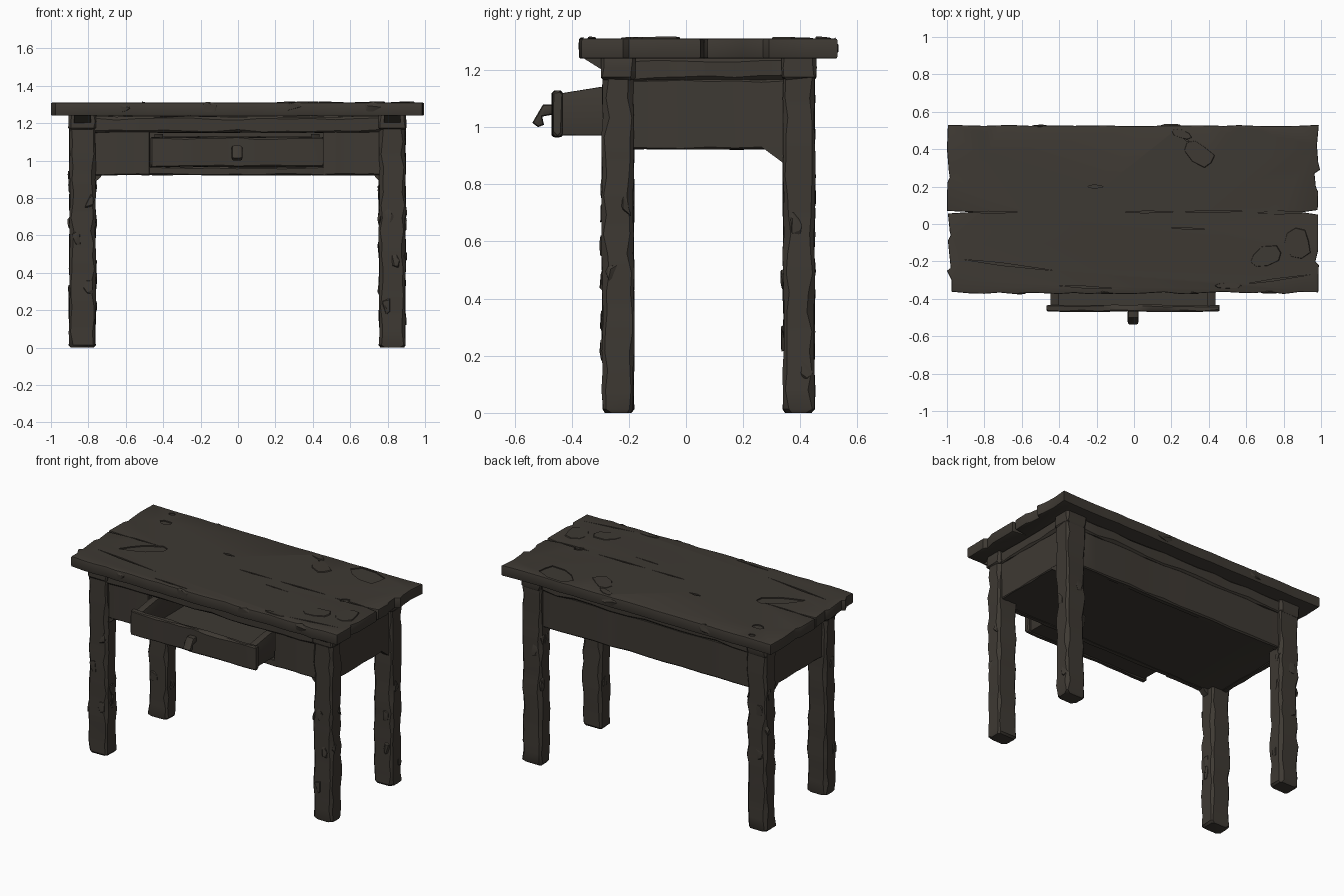
import bpy, bmesh, math, random
from mathutils import Vector, Matrix

if "Cube" in bpy.data.objects:
    bpy.data.objects.remove(bpy.data.objects["Cube"])

random.seed(7)
U = random.uniform
wood = bpy.data.materials.new("dark worn wood")
wood.diffuse_color = (0.048, 0.041, 0.033, 1)
wood.use_nodes = True
wood.node_tree.nodes["Principled BSDF"].inputs["Base Color"].default_value = wood.diffuse_color


def finish(name, bm, angle=35):
    bmesh.ops.recalc_face_normals(bm, faces=bm.faces)
    me = bpy.data.meshes.new(name)
    bm.to_mesh(me)
    bm.free()
    me.materials.append(wood)
    me.shade_smooth()
    me.set_sharp_from_angle(angle=math.radians(angle))
    ob = bpy.data.objects.new(name, me)
    bpy.context.collection.objects.link(ob)
    return ob


def beam(name, lo, hi, axis, n=8, wear=0.012, wob=0.003):
    """Worn board: lofted square section with unevenly chipped corners."""
    bm = bmesh.new()
    a, b = (axis + 1) % 3, (axis + 2) % 3
    ca, cb = (lo[a] + hi[a]) / 2, (lo[b] + hi[b]) / 2
    ha, hb = (hi[a] - lo[a]) / 2, (hi[b] - lo[b]) / 2
    L = hi[axis] - lo[axis]
    end = min(wear * 0.8, L / 5)
    ts = [0] + [end + (L - 2 * end) * i / n for i in range(n + 1)] + [L]
    rings = []
    for k, t in enumerate(ts):
        tip = wear * 0.6 if k in (0, len(ts) - 1) else 0
        ring = []
        for sa, sb, flip in ((1, 1, 0), (-1, 1, 1), (-1, -1, 0), (1, -1, 1)):
            c = wear * U(0.4, 1.5)
            pa = ha - tip + U(-wob, wob)
            pb = hb - tip + U(-wob, wob)
            pair = [(sa * pa, sb * (pb - c)), (sa * (pa - c), sb * pb)]
            for p, q in (pair[::-1] if flip else pair):
                co = [0, 0, 0]
                co[axis], co[a], co[b] = lo[axis] + t, ca + p, cb + q
                ring.append(bm.verts.new(co))
        rings.append(ring)
    for r, s in zip(rings, rings[1:]):
        for i in range(8):
            j = (i + 1) % 8
            bm.faces.new((r[i], r[j], s[j], s[i]))
    bm.faces.new(rings[0])
    bm.faces.new(rings[-1])
    return finish(name, bm)


def prism(name, pts, axis, lo, hi, bevel=0.0, shrink=1.0):
    """Extrude a 2D outline along an axis, optionally tapered and bevelled."""
    bm = bmesh.new()
    a, b = (axis + 1) % 3, (axis + 2) % 3
    cx = sum(p[0] for p in pts) / len(pts)
    cy = sum(p[1] for p in pts) / len(pts)
    rows = []
    for h, s in ((lo, 1.0), (hi, shrink)):
        row = []
        for p, q in pts:
            co = [0, 0, 0]
            co[axis], co[a], co[b] = h, cx + (p - cx) * s, cy + (q - cy) * s
            row.append(bm.verts.new(co))
        rows.append(row)
    n = len(pts)
    for i in range(n):
        j = (i + 1) % n
        bm.faces.new((rows[0][i], rows[0][j], rows[1][j], rows[1][i]))
    caps = [bm.faces.new(rows[0]), bm.faces.new(rows[1])]
    bmesh.ops.recalc_face_normals(bm, faces=bm.faces)
    if bevel:
        edges = list({e for f in caps for e in f.edges})
        bmesh.ops.bevel(bm, geom=edges, offset=bevel, segments=2, profile=0.5,
                        affect='EDGES', clamp_overlap=True)
    return finish(name, bm)


def splinter(name, lo, hi):
    """Small angular lump of torn wood."""
    bm = bmesh.new()
    c = [(l + h) / 2 for l, h in zip(lo, hi)]
    r = [(h - l) / 2 for l, h in zip(lo, hi)]
    for _ in range(14):
        d = Vector((U(-1, 1), U(-1, 1), U(-1, 1))).normalized()
        bm.verts.new([c[i] + r[i] * d[i] for i in range(3)])
    res = bmesh.ops.convex_hull(bm, input=bm.verts)
    bmesh.ops.delete(bm, geom=[v for v in bm.verts if not v.link_faces], context='VERTS')
    return finish(name, bm, 20)


def blob(x, y, rx, ry, rot, n=8):
    pts = []
    for i in range(n):
        t = 2 * math.pi * i / n
        k = U(0.7, 1.1)
        p, q = rx * k * math.cos(t), ry * k * math.sin(t)
        pts.append((x + p * math.cos(rot) - q * math.sin(rot),
                    y + p * math.sin(rot) + q * math.cos(rot)))
    return pts


# Table top: ragged slab outline, split at both ends
left = [(-.995, .53), (-1, .4), (-.99, .28), (-.985, .25), (-.998, .22), (-1, .07), (-.87, .064),
        (-.995, .056), (-.985, -.04), (-.98, -.06), (-.995, -.09), (-.98, -.235), (-1, -.25), (-.975, -.3), (-.975, -.362)]
right = [(.985, -.365), (.988, -.22), (.97, -.2), (.985, -.14), (.985, .05), (.9, .063),
         (.982, .075), (.985, .17), (.972, .2), (.965, .27), (.995, .29), (.985, .33), (.978, .42), (.988, .53)]
front = [(-.96 + i * .08, -.367 + U(-.008, .005)) for i in range(1, 24)]
back = [(.96 - i * .08, .527 + U(-.004, .003)) for i in range(1, 24)]
top = prism("table_top", left + front + right + back, 2, 1.24, 1.31, 0.013)

# Cracks and shallow missing flakes cut into the top
cuts = []
for x0, y0, x1, y1, w in ((-.9, .064, -.6, .062, .005), (-.05, .063, .22, .066, .005),
                          (.25, .064, .62, .07, .006), (.66, .06, .95, .063, .008),
                          (-.91, -.19, -.42, -.25, .007), (-.25, .2, -.16, .2, .01),
                          (-.4, -.33, -.1, -.345, .005), (.2, -.02, .4, -.03, .004),
                          (.6, -.32, .95, -.27, .005), (.22, .5, .42, .33, .006)):
    mx, my = x0 * .6 + x1 * .4, y0 * .6 + y1 * .4
    cuts.append(prism("crack_cutter", [(x0, y0), (mx, my - w), (x1, y1), (mx, my + w)], 2, 1.296, 1.35))
for x, y, rx, ry, rot in ((-.67, -.02, .15, .05, .6), (-.78, .36, .045, .028, 0),
                          (-.82, .48, .022, .018, 0), (.65, .43, .14, .08, -.2), (.74, .07, .04, .025, .3)):
    cuts.append(prism("flake_cutter", blob(x, y, rx, ry, rot), 2, 1.303, 1.35))
for c in cuts:
    c.hide_render = True
    m = top.modifiers.new("cut", 'BOOLEAN')
    m.operation, m.object, m.solver = 'DIFFERENCE', c, 'EXACT'
bpy.context.view_layer.objects.active = top
for m in list(top.modifiers):
    bpy.ops.object.modifier_apply(modifier=m.name)
for c in cuts:
    bpy.data.objects.remove(c)
top.data.set_sharp_from_angle(angle=math.radians(35))

# Lifted flakes on the top
for x, y, rx, ry, rot in ((.35, .38, .1, .06, -.7), (.7, -.18, .11, .06, .3),
                          (.88, -.1, .08, .1, .2), (.25, .48, .06, .025, -.3), (.5, -.33, .1, .02, 0)):
    ob = prism("lifted_flake", blob(x, y, rx, ry, rot), 2, 1.304, 1.314, 0, .93)
    piv = Matrix.Translation((x, y, 1.309))
    ob.data.transform(piv @ Matrix.Rotation(U(-.05, .05), 4, 'X') @ Matrix.Rotation(U(-.05, .05), 4, 'Y') @ piv.inverted())

# Torn bits along the slab edges
for x, y in ((-.62, -.365), (-.15, -.365), (.3, -.367), (.72, -.362), (.2, .525), (-.5, .522)):
    splinter("edge_splinter", (x - .06, y - .012, 1.25), (x + .06, y + .012, 1.316))

# Legs
for yn, y0, y1 in (("front", -.293, -.183), ("back", .34, .45)):
    for side, x0, x1 in (("left", -.902, -.762), ("right", .755, .895)):
        beam(f"{yn}_{side}_leg", (x0, y0, 0), (x1, y1, 1.25), 2, 18, .016, .0035)
        beam(f"{yn}_{side}_leg_collar", (x0 - .004, y0 - .004, 1.165), (x1 + .004, y1 + .006, 1.25), 2, 2, .012, .002)
        s = -1 if side == "left" else 1
        for k in range(5):
            z, yy = U(.15, 1.0), U(y0 + .02, y1 - .02)
            xx = x1 - .003 if (k % 2) == (s > 0) else x0 + .003
            splinter("leg_splinter", (xx - .013, yy - .025, z - .05), (xx + .013, yy + .025, z + .05))
        for z in (.3, .53, .78):
            z += U(-.08, .08)
            yy = y0 + .002 if yn == "front" or z < .5 else y1 - .004
            xx = U(x0 + .03, x1 - .03)
            splinter("leg_splinter", (xx - .03, yy - .012, z - .05), (xx + .03, yy + .012, z + .05))
        if yn == "front":  # corbel under the slab overhang
            prism("corbel", [(-.28, 1.245), (-.365, 1.245), (-.285, 1.195)], 0, x0 + .025, x1 - .025)

# Side aprons, their upper rails and small braces
for s, side in ((-1, "left"), (1, "right")):
    xs = sorted((s * .83, s * .872))
    beam(f"{side}_apron", (xs[0], -.2, .922), (xs[1], .36, 1.168), 1, 6, .007, .002)
    beam(f"{side}_upper_rail", (xs[0], -.2, 1.165), (xs[1] + .006 * s, .36, 1.245), 1, 6, .012, .003)
    prism(f"{side}_brace", [(.265, .93), (.345, .93), (.345, .87), (.33, .882)], 0, xs[0], xs[1])
    prism(f"{side}_front_brace", [(.93, s * .72), (.93, s * .78), (.885, s * .77), (.9, s * .745)], 1, -.265, -.225)

# Back apron and rail
beam("back_apron", (-.79, .385, .922), (.79, .425, 1.168), 0, 12, .008, .003)
beam("back_upper_rail", (-.79, .385, 1.16), (.79, .437, 1.245), 0, 12, .014, .004)

# Front apron around the drawer opening
beam("front_apron_left", (-.79, -.27, .922), (-.47, -.23, 1.165), 0, 5, .006, .002)
beam("front_apron_right", (.458, -.27, .922), (.79, -.23, 1.165), 0, 5, .006, .002)
beam("front_apron_bottom", (-.49, -.268, .922), (.48, -.23, .966), 0, 8, .006, .002)
beam("front_upper_rail", (-.79, -.283, 1.15), (.79, -.23, 1.235), 0, 12, .012, .004)

# Floor closing the underside
beam("underside_panel", (-.85, -.25, .925), (.85, .41, .945), 0, 6, .004, .001)

# Drawer
beam("drawer_front", (-.467, -.468, .967), (.457, -.432, 1.125), 0, 10, .008, .003)
for x0, x1 in ((-.447, -.4), (.39, .437)):
    prism("drawer_side", [(-.44, .972), (.2, .967), (.2, 1.142), (-.29, 1.142), (-.44, 1.118)], 0, x0, x1, .004)
beam("drawer_bottom", (-.42, -.44, .972), (.41, .2, .992), 0, 4, .003, .001)
beam("drawer_back", (-.42, .17, .972), (.41, .2, 1.13), 0, 4, .004, .001)

# Bent drawer pull
prism("drawer_pull", [(-.46, 1.08), (-.5, 1.08), (-.538, 1.015), (-.518, 1.0), (-.497, 1.008),
                      (-.503, 1.037), (-.46, 1.045)], 0, -.034, .024, .012)
